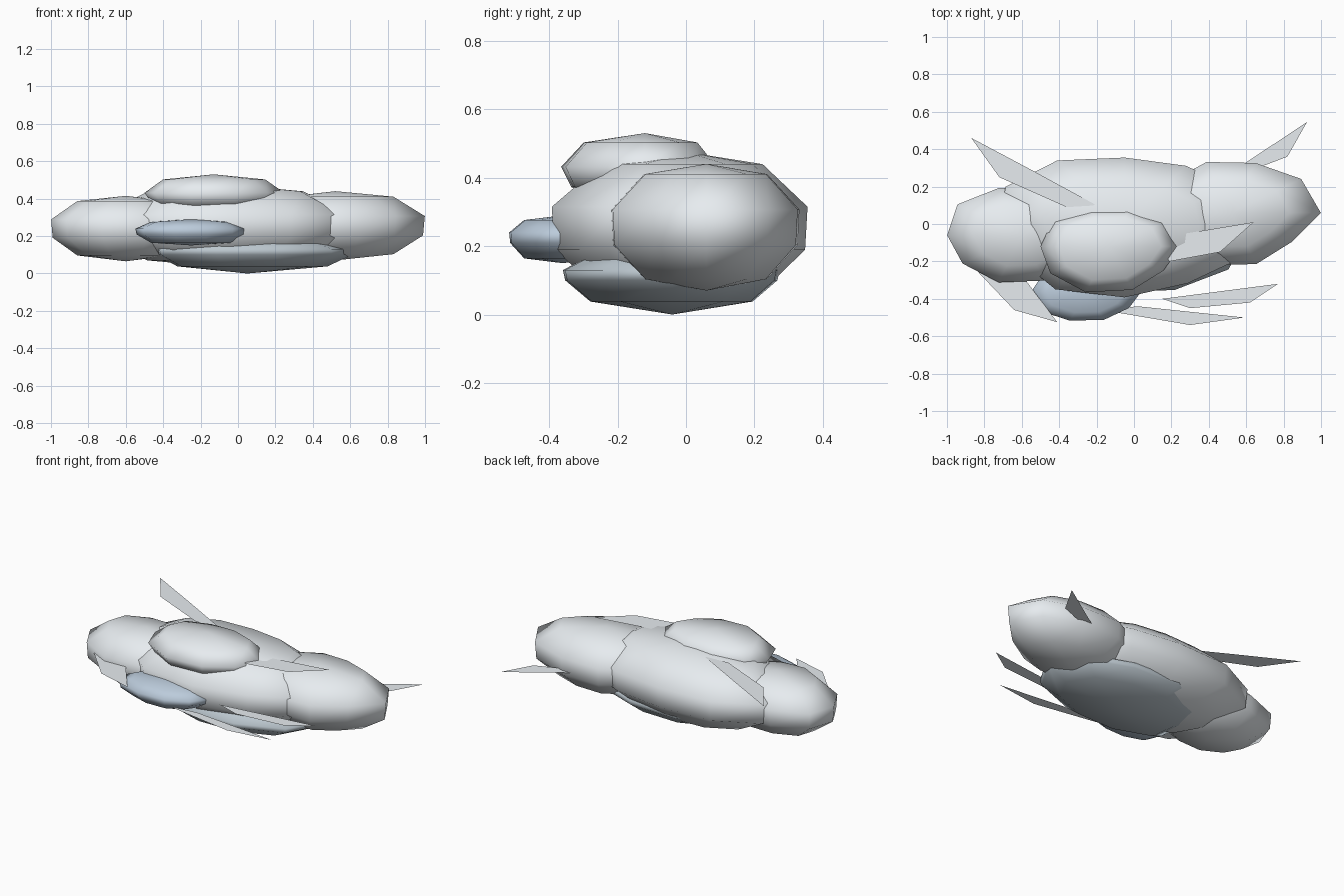
import bpy, bmesh
from math import cos, sin, tau

if "Cube" in bpy.data.objects:
    bpy.data.objects.remove(bpy.data.objects["Cube"])

BODY = ((0.09, 0.65), (0.36, 0.98), (0.64, 1.0), (0.92, 0.65))


def material(name, rgb):
    m = bpy.data.materials.new(name)
    m.diffuse_color = (*rgb, 1)
    m.use_nodes = True
    m.node_tree.nodes["Principled BSDF"].inputs["Base Color"].default_value = m.diffuse_color
    return m


pale = material("pale_grey", (0.80, 0.84, 0.87))
blue = material("pale_blue", (0.50, 0.60, 0.71))
slate = material("slate", (0.50, 0.57, 0.62))


def finish(name, bm, mat, smooth=True):
    mesh = bpy.data.meshes.new(name)
    for f in bm.faces:
        f.smooth = smooth
    bm.to_mesh(mesh)
    bm.free()
    ob = bpy.data.objects.new(name, mesh)
    bpy.context.collection.objects.link(ob)
    mesh.materials.append(mat)
    return ob


def boulder(name, centre, radii, z0, z1, outline, rings=BODY, mat=pale):
    """Stack of irregular rings closed by a low apex above and below."""
    bm = bmesh.new()
    n = len(outline)
    cx, cy = centre
    loops = []
    for t, r in rings:
        loops.append([bm.verts.new((cx + radii[0] * r * k * cos(tau * i / n),
                                    cy + radii[1] * r * k * sin(tau * i / n),
                                    z0 + t * (z1 - z0)))
                      for i, k in enumerate(outline)])
    bottom = bm.verts.new((cx, cy, z0))
    top = bm.verts.new((cx, cy, z1))
    for i in range(n):
        j = (i + 1) % n
        for a, b in zip(loops, loops[1:]):
            bm.faces.new((a[i], a[j], b[j], b[i]))
        bm.faces.new((bottom, loops[0][j], loops[0][i]))
        bm.faces.new((top, loops[-1][i], loops[-1][j]))
    return finish(name, bm, mat)


def blade(name, z, points):
    """Flat paper-thin leaf."""
    bm = bmesh.new()
    bm.faces.new([bm.verts.new((x, y, z)) for x, y in points])
    bmesh.ops.recalc_face_normals(bm, faces=bm.faces[:])
    return finish(name, bm, pale, smooth=False)


# Large boulders
boulder("main_boulder", (-0.05, 0), (0.68, 0.37), 0.03, 0.475,
        (0.93, 1, 0.97, 0.96, 1.06, 1.08, 1, 0.98, 1.09, 1.06, 0.99, 1.03),
        rings=((0.09, 0.64), (0.36, 0.98), (0.64, 1.0), (0.92, 0.63)))
boulder("left_boulder", (-0.6, -0.06), (0.38, 0.25), 0.065, 0.415,
        (1, 1, 1.05, 1.06, 1.12, 1.05, 1.03, 1.06, 1.02, 1))
boulder("right_boulder", (0.52, 0.06), (0.42, 0.28), 0.07, 0.44,
        (1.14, 1.1, 1, 1.02, 0.98, 0.93, 1.1, 1.05, 1.03, 0.95))
boulder("top_boulder", (-0.13, -0.12), (0.37, 0.23), 0.32, 0.53,
        (1.02, 1.03, 0.96, 0.93, 1.02, 1, 1.06, 1.12, 1.06, 0.96),
        rings=((0.1, 0.6), (0.25, 0.88), (0.53, 1), (0.87, 0.73)))

# Tinted boulders
boulder("bottom_boulder", (0.05, -0.04), (0.52, 0.32), 0, 0.2,
        (1.1, 1.06, 1, 1.03, 1.07, 0.96, 1.12, 1.05, 1.03, 1.08),
        rings=((0.19, 0.75), (0.5, 0.98), (0.65, 1), (0.9, 0.7)), mat=slate)
boulder("front_boulder", (-0.25, -0.36), (0.29, 0.16), 0.15, 0.29,
        (1, 1, 1, 1, 1, 1.03, 1.1, 1.03, 1, 0.95),
        rings=((0.1, 0.72), (0.42, 0.98), (0.64, 1), (0.9, 0.72)), mat=blue)

# Thin leaf blades
blade("leaf_back_left", 0.455, ((-0.87, 0.46), (-0.55, 0.29), (-0.2, 0.1), (-0.36, 0.09), (-0.72, 0.25)))
blade("leaf_back_right", 0.225, ((0.925, 0.545), (0.82, 0.36), (0.45, 0.22), (0.57, 0.31)))
blade("leaf_front_left", 0.26, ((-0.84, -0.25), (-0.64, -0.46), (-0.41, -0.525), (-0.58, -0.3)))
blade("leaf_front_low", 0.18, ((-0.17, -0.46), (0.02, -0.44), (0.59, -0.5), (0.3, -0.54)))
blade("leaf_front_right", 0.25, ((0.15, -0.4), (0.77, -0.32), (0.62, -0.42), (0.3, -0.45)))
blade("leaf_top_right", 0.445, ((0.1, -0.08), (0.64, 0.01), (0.46, -0.15), (0.19, -0.2)))
